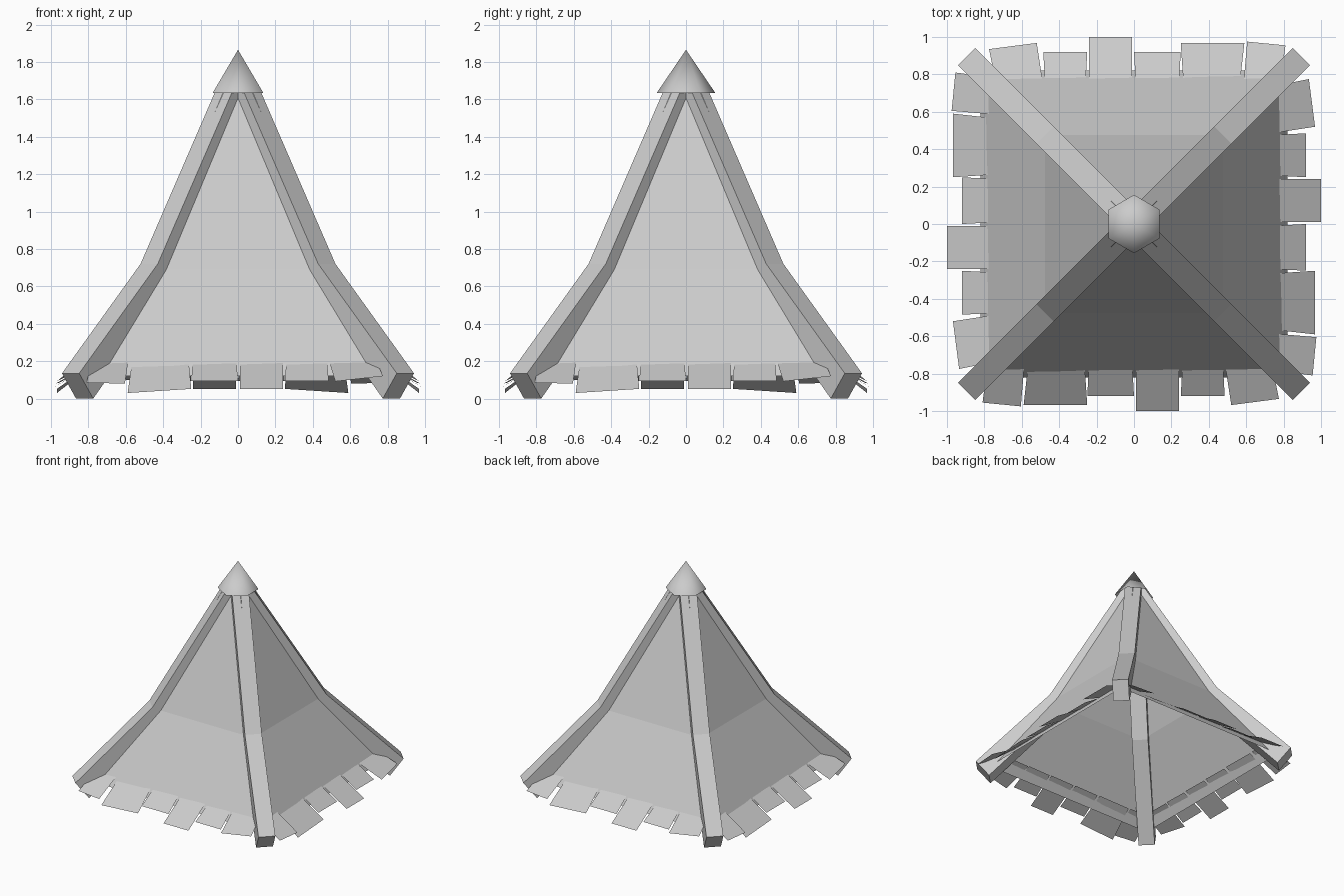
import bpy, math
from mathutils import Matrix, Vector

if "Cube" in bpy.data.objects:
    bpy.data.objects.remove(bpy.data.objects["Cube"])


def make(name, verts, faces):
    me = bpy.data.meshes.new(name)
    me.from_pydata([tuple(v) for v in verts], [], faces)
    me.update()
    ob = bpy.data.objects.new(name, me)
    bpy.context.collection.objects.link(ob)
    return ob


def turn(points, quarter):
    rot = Matrix.Rotation(quarter * math.pi / 2, 3, 'Z')
    return [rot @ Vector(p) for p in points]


# Roof panels: open sheet, bent halfway up (half width, height)
profile = [(0.82, 0.12), (0.475, 0.69), (0.07, 1.66)]
verts, faces = [], []
for h, z in profile:
    verts += [(-h, -h, z), (h, -h, z), (h, h, z), (-h, h, z)]
for r in range(len(profile) - 1):
    for i in range(4):
        j = (i + 1) % 4
        faces.append((r * 4 + i, r * 4 + j, r * 4 + 4 + j, r * 4 + 4 + i))
make("roof_panels", verts, faces)

# Hip beams: bent square timbers along the four corners
# (top distance, top z, bottom distance, bottom z), distances along x = y
stations = [(0.895, 0.135, 0.82, 0.0), (0.475, 0.72, 0.386, 0.62),
            (0.055, 1.69, -0.04, 1.61)]
w = 0.046
beam = []
for td, tz, bd, bz in stations:
    beam += [(td + w, td - w, tz), (td - w, td + w, tz),
             (bd - w, bd + w, bz), (bd + w, bd - w, bz)]
beam_faces = [(3, 2, 1, 0), (8, 9, 10, 11)]
for s in (0, 4):
    for i in range(4):
        j = (i + 1) % 4
        beam_faces.append((s + i, s + j, s + 4 + j, s + 4 + i))
for q in range(4):
    make(f"hip_beam_{q + 1}", turn(beam, q), beam_faces)

# Eave shingles: six uneven thin boards per side
# (outer left x, y, z), (outer right x, y, z), inner left x, inner right x
shingles = [
    ((-0.81, -0.955, 0.085), (-0.605, -0.975, 0.08), -0.78, -0.585),
    ((-0.59, -0.968, 0.03), (-0.25, -0.968, 0.052), -0.565, -0.265),
    ((-0.25, -0.92, 0.095), (0.0, -0.92, 0.095), -0.24, -0.01),
    ((0.01, -1.0, 0.05), (0.24, -1.0, 0.05), 0.01, 0.24),
    ((0.25, -0.92, 0.095), (0.485, -0.92, 0.095), 0.26, 0.475),
    ((0.52, -0.968, 0.092), (0.775, -0.935, 0.12), 0.485, 0.735),
]
for q in range(4):
    verts, faces = [], []
    for left, right, il, ir in shingles:
        n = len(verts)
        verts += turn([left, right, (ir, -0.74, 0.213), (il, -0.74, 0.208)], q)
        faces.append((n, n + 1, n + 2, n + 3))
    make(f"eave_shingles_{q + 1}", verts, faces)

# Six-sided cap on the peak, one corner toward the front
bpy.ops.mesh.primitive_cone_add(vertices=6, radius1=0.156, radius2=0, depth=0.23,
                                end_fill_type='NOTHING', location=(0, 0, 1.75))
cap = bpy.context.object
cap.name = "peak_cap"
bpy.ops.object.shade_smooth()
